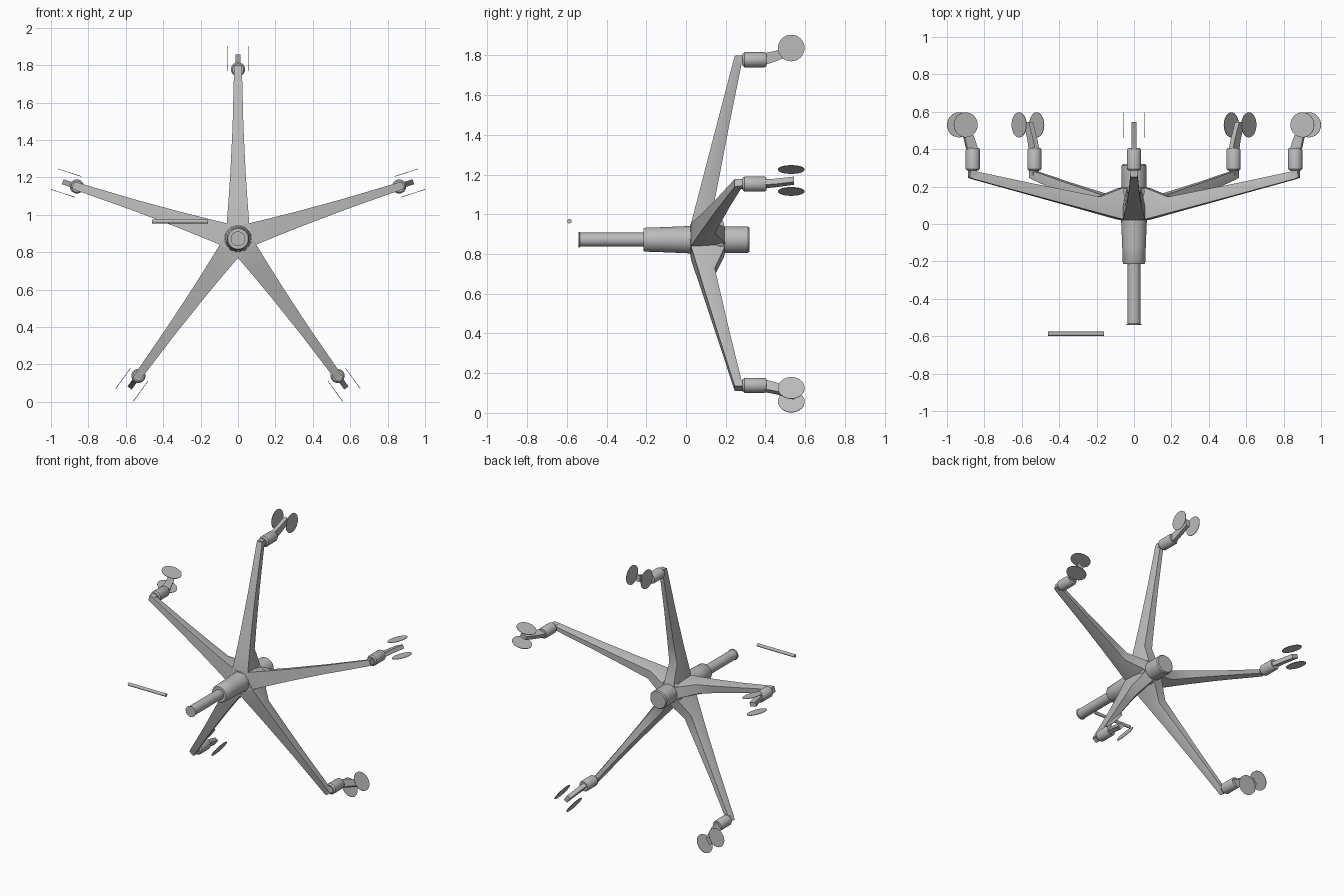
import bpy, bmesh, math
from mathutils import Matrix, Vector

old = bpy.data.objects.get("Cube")
if old:
    bpy.data.objects.remove(old, do_unlink=True)

grey = bpy.data.materials.new("plain grey")
grey.use_nodes = True
colour = (0.5, 0.5, 0.5, 1)
grey.diffuse_color = colour
grey.node_tree.nodes["Principled BSDF"].inputs["Base Color"].default_value = colour


def finish(name, bm, matrix, smooth=True):
    bmesh.ops.remove_doubles(bm, verts=bm.verts, dist=1e-5)
    bmesh.ops.recalc_face_normals(bm, faces=bm.faces)
    bm.transform(matrix)
    mesh = bpy.data.meshes.new(name)
    bm.to_mesh(mesh)
    bm.free()
    mesh.materials.append(grey)
    ob = bpy.data.objects.new(name, mesh)
    bpy.context.collection.objects.link(ob)
    if smooth:
        bpy.ops.object.select_all(action='DESELECT')
        ob.select_set(True)
        bpy.context.view_layer.objects.active = ob
        bpy.ops.object.shade_smooth_by_angle(angle=math.radians(35))
    return ob


def lathe(name, profile, matrix, sides=32):
    """Turn (radius, height) points around local z, closed at both ends."""
    bm = bmesh.new()
    points = [(0, profile[0][1])] + profile + [(0, profile[-1][1])]
    verts = [bm.verts.new((r, 0, h)) for r, h in points]
    edges = [bm.edges.new(pair) for pair in zip(verts, verts[1:])]
    bmesh.ops.spin(bm, geom=verts + edges, cent=(0, 0, 0), axis=(0, 0, 1),
                   angle=math.tau, steps=sides, use_duplicate=False)
    finish(name, bm, matrix)


def loft(name, sections, matrix):
    """Skin a row of equal cross-sections and cap the ends."""
    bm = bmesh.new()
    rings = [[bm.verts.new(p) for p in s] for s in sections]
    n = len(rings[0])
    for a, b in zip(rings, rings[1:]):
        for i in range(n):
            j = (i + 1) % n
            bm.faces.new((a[i], a[j], b[j], b[i]))
    bm.faces.new(rings[0])
    bm.faces.new(rings[-1])
    finish(name, bm, matrix)


def arm_section(r, front, back, half):
    narrow = half * 0.62
    mid = front + (back - front) * 0.45
    return [(r, -half, front), (r, half, front), (r, half * 0.95, mid),
            (r, narrow, back), (r, -narrow, back), (r, -half * 0.95, mid)]


def bar_section(r, y, wide, tall):
    return [(r + tall * i, wide * j, y) for i, j in ((-1, -1), (1, -1), (1, 1), (-1, 1))]


def frame(angle):
    """Local x runs outward, local z runs to the back."""
    c, s = math.cos(angle), math.sin(angle)
    rot = Matrix(((c, s, 0), (0, 0, 1), (s, -c, 0))).to_4x4()
    return Matrix.Translation((0, 0, 0.872)) @ rot


# Central column: piston, sleeve, hub and rear boss
axis = frame(0)
lathe("piston", [(0.039, -0.54), (0.039, -0.535), (0.035, -0.533), (0.035, -0.2)], axis)
lathe("sleeve", [(0.055, -0.215), (0.06, -0.208), (0.063, -0.12), (0.068, 0.0),
                 (0.07, 0.05)], axis)
lathe("hub", [(0.07, 0.02), (0.08, 0.04), (0.084, 0.175), (0.078, 0.19)], axis)
lathe("rear_boss", [(0.062, 0.17), (0.066, 0.2), (0.066, 0.312), (0.06, 0.32)], axis)

# Five arms, each with a caster
for k in range(5):
    m = frame(math.radians(90 + 72 * k))
    loft(f"arm_{k + 1}", [arm_section(*s) for s in (
        (0.03, 0.02, 0.2, 0.064), (0.085, 0.026, 0.19, 0.06), (0.2, 0.056, 0.145, 0.051),
        (0.35, 0.095, 0.174, 0.041), (0.6, 0.16, 0.222, 0.029),
        (0.91, 0.241, 0.285, 0.021), (0.928, 0.25, 0.285, 0.019))], m)
    loft(f"arm_tip_{k + 1}", [bar_section(0.908, y, 0.02, 0.018) for y in (0.245, 0.3)], m)
    lathe(f"caster_socket_{k + 1}",
          [(0.03, 0.285), (0.038, 0.295), (0.038, 0.395), (0.033, 0.405)],
          m @ Matrix.Translation((0.906, 0, 0)), 24)
    loft(f"caster_stem_{k + 1}",
         [bar_section(0.908, 0.39, 0.014, 0.03), bar_section(0.924, 0.45, 0.014, 0.027),
          bar_section(0.962, 0.545, 0.014, 0.024)], m)
    for side, label in ((-1, "a"), (1, "b")):
        turn = Matrix.Rotation(math.radians(90), 4, 'X')
        lathe(f"wheel_disc_{k + 1}{label}", [(0.067, -0.0015), (0.067, 0.0015)],
              m @ Matrix.Translation((0.965, side * 0.058, 0.53)) @ turn, 32)

# Loose lever rod
lathe("lever_rod", [(0.011, -0.15), (0.011, 0.15)],
      Matrix.Translation((-0.31, -0.587, 0.965)) @ Matrix.Rotation(math.radians(90), 4, 'Y'), 16)
